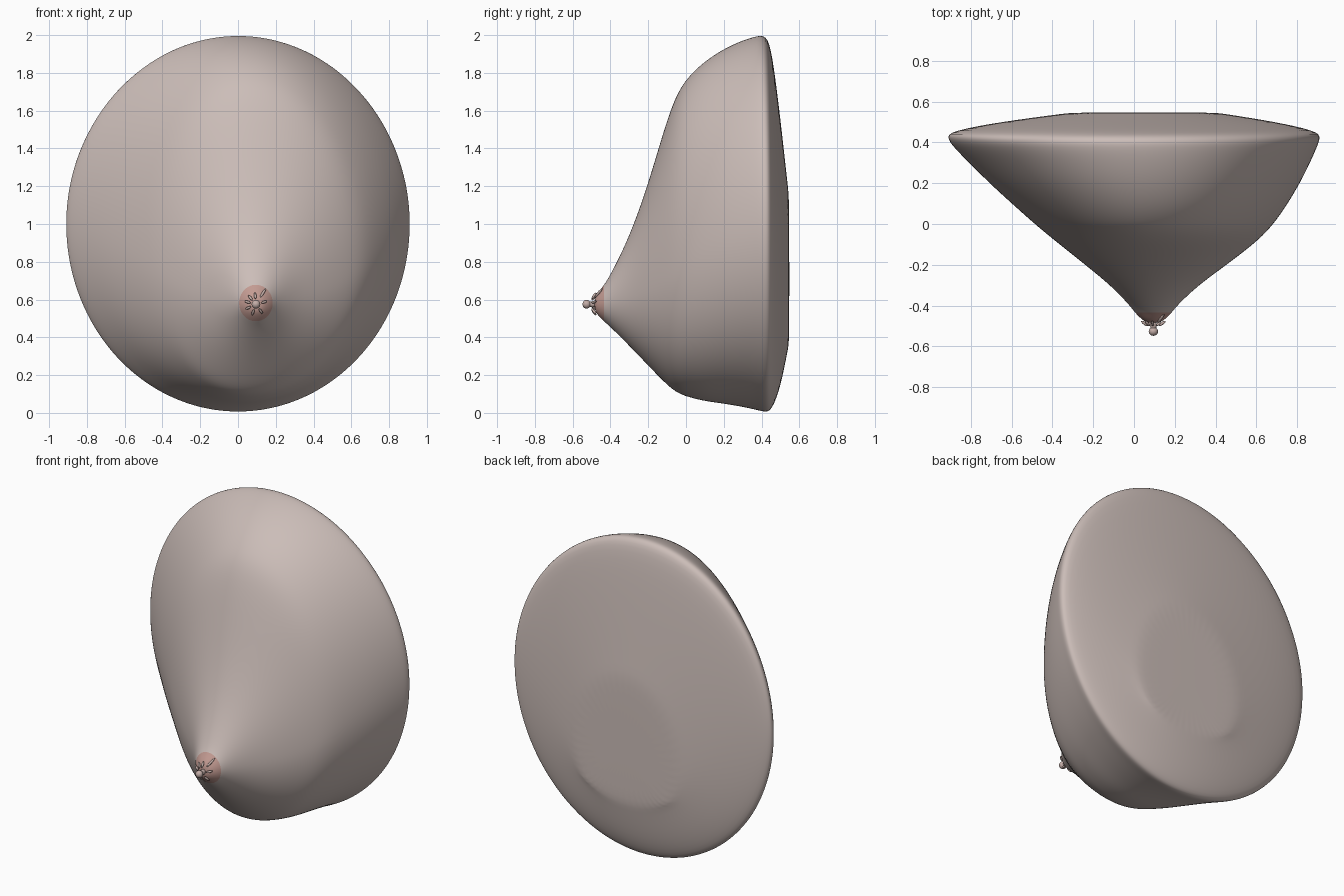
import bpy
import bmesh
from math import sin, cos, pi, radians
from mathutils import Vector

default = bpy.data.objects.get("Cube")
if default:
    bpy.data.objects.remove(default, do_unlink=True)


def material(name, rgb):
    mat = bpy.data.materials.new(name)
    mat.use_nodes = True
    color = (*rgb, 1)
    mat.diffuse_color = color
    mat.node_tree.nodes["Principled BSDF"].inputs["Base Color"].default_value = color
    return mat


skin = material("pale skin", (0.6, 0.51, 0.48))
pink = material("dusty pink", (0.55, 0.33, 0.29))
rose = material("rosy skin", (0.55, 0.42, 0.39))

SEGMENTS = 48
TIP_X, TIP_Z = 0.095, 0.575
AREOLA_RADIUS = 0.092


def make_object(name, bm, mats):
    bmesh.ops.recalc_face_normals(bm, faces=bm.faces[:])
    mesh = bpy.data.meshes.new(name)
    bm.to_mesh(mesh)
    bm.free()
    for mat in mats:
        mesh.materials.append(mat)
    for poly in mesh.polygons:
        poly.use_smooth = True
    obj = bpy.data.objects.new(name, mesh)
    bpy.context.collection.objects.link(obj)
    return obj


def ring(bm, y, left, right, bottom, top, xc, zc, floor=0.0):
    """Lopsided ellipse: each quadrant has its own half extents."""
    verts = []
    for i in range(SEGMENTS):
        a = 2 * pi * i / SEGMENTS
        c, s = cos(a), sin(a)
        x = xc + c * (right - xc if c > 0 else xc - left)
        z = zc + s * (top - zc if s > 0 else zc - bottom)
        verts.append(bm.verts.new((x, y, max(z, floor))))
    return verts


# Body: cross-sections from the front tip to the flat back
# depth, left, right, bottom, top, centre x, centre z
sections = [
    (-.485, .065, .125, .545, .605, .095, .575),
    (-.465, .035, .155, .515, .64, .095, .575),
    (-.435, .005, .185, .485, .675, .095, .58),
    (-.4, -.02, .21, .455, .73, .09, .59),
    (-.3, -.115, .315, .355, .93, .09, .61),
    (-.2, -.24, .455, .25, 1.21, .085, .65),
    (-.1, -.365, .585, .145, 1.56, .08, .72),
    (-.04, -.44, .65, .1, 1.71, .07, .78),
    (.02, -.51, .7, .08, 1.79, .06, .83),
    (.1, -.6, .755, .06, 1.865, .05, .88),
    (.2, -.71, .815, .047, 1.93, .03, .93),
    (.3, -.81, .865, .03, 1.975, .015, .97),
    (.38, -.89, .9, .012, 2.0, 0, 1.0),
    (.425, -.92, .917, 0, 2.0, 0, 1.0),
    (.455, -.9, .9, .015, 1.92, 0, 1.0),
    (.5, -.66, .7, .13, 1.56, .02, .88),
    (.54, -.35, .44, .34, 1.19, .05, .7),
]
bm = bmesh.new()
rings = [ring(bm, *row) for row in sections]
rings.append(ring(bm, .547, -.3, .4, .2, 1.14, .05, .65, floor=.37))
for a, b in zip(rings, rings[1:]):
    for i in range(SEGMENTS):
        j = (i + 1) % SEGMENTS
        bm.faces.new((a[i], a[j], b[j], b[i]))
for end in (rings[0], rings[-1]):
    bm.faces.new(end)

# Coloured disc around the tip
for face in bm.faces:
    c = face.calc_center_median()
    near_tip = Vector((c.x - TIP_X, c.z - TIP_Z)).length < AREOLA_RADIUS
    face.material_index = 1 if near_tip and c.y < 0 else 0
body = make_object("body", bm, [skin, pink])
smooth = body.modifiers.new("smooth", "SUBSURF")
smooth.levels = smooth.render_levels = 2


def ellipsoid(name, centre, direction, radius, length, mat):
    bm = bmesh.new()
    bmesh.ops.create_uvsphere(bm, u_segments=16, v_segments=10, radius=1)
    obj = make_object(name, bm, [mat])
    obj.location = centre
    obj.rotation_mode = "QUATERNION"
    obj.rotation_quaternion = Vector(direction).to_track_quat("Z", "Y")
    obj.scale = (radius, radius, length)
    return obj


# Nipple: short stem with a rounded end
ellipsoid("nipple_stem", (TIP_X, -.495, TIP_Z), (0, 1, 0), .016, .03, rose)
ellipsoid("nipple_end", (TIP_X, -.526, TIP_Z), (0, 1, 0), .023, .022, rose)

# Small raised bumps radiating around the nipple
for i, angle in enumerate((15, 58, 95, 130, 165, 205, 250, 305)):
    a = radians(angle)
    reach = .07 if angle == 58 else .045
    out = Vector((cos(a), 0, sin(a)))
    centre = Vector((TIP_X, -.53 + reach * .95, TIP_Z)) + out * reach
    ellipsoid(f"bump_{i + 1}", centre, out + Vector((0, .7, 0)),
              .007, .035 if angle == 58 else .02, rose)
